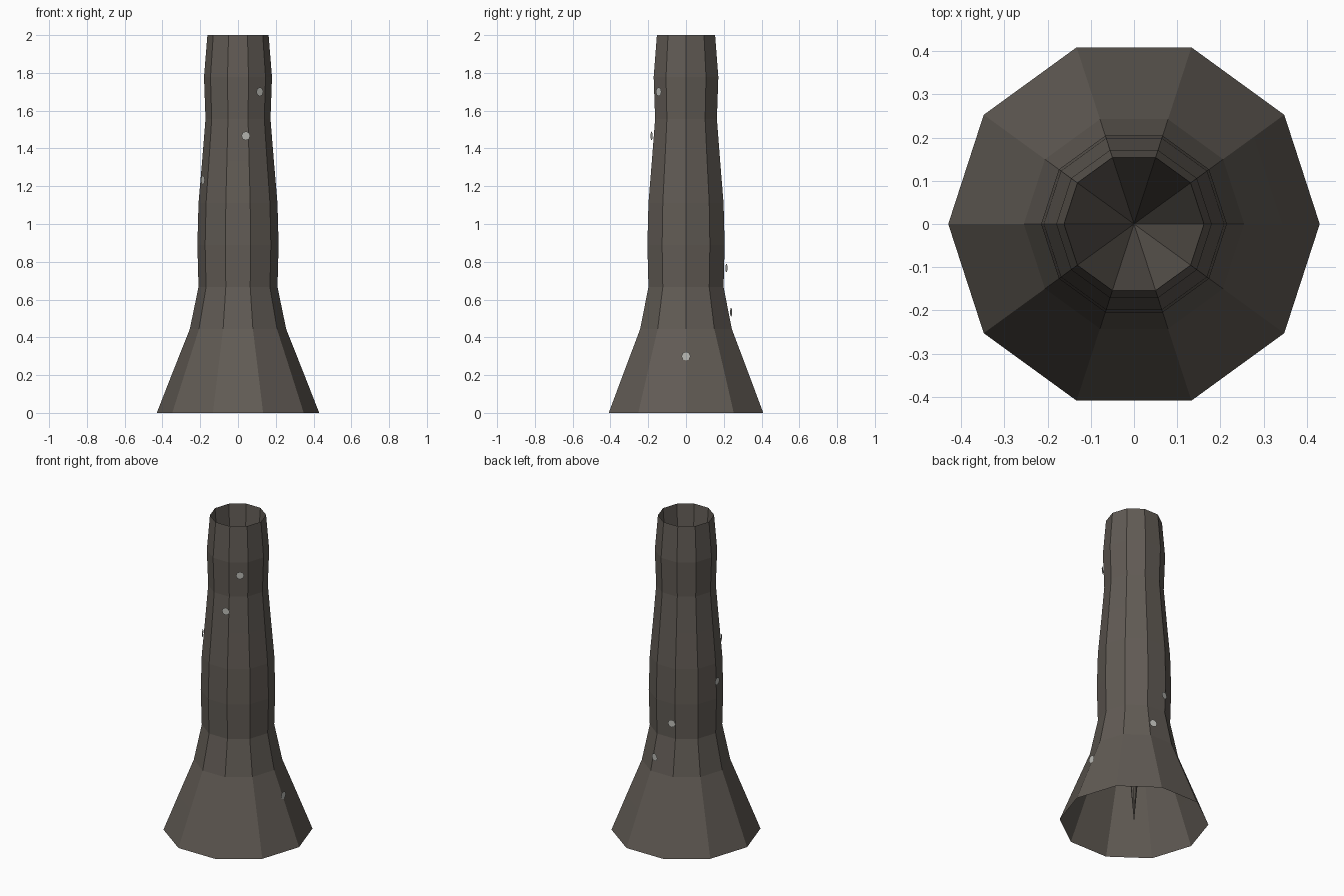
import bpy, bmesh
from math import cos, sin, pi

if "Cube" in bpy.data.objects:
    bpy.data.objects.remove(bpy.data.objects["Cube"])

SIDES = 10
# outer silhouette (radius, height)
PROFILE = [(0.43, 0), (0.343, 0.222), (0.255, 0.444), (0.209, 0.667), (0.215, 0.889),
           (0.209, 1.111), (0.19, 1.333), (0.172, 1.556), (0.18, 1.778), (0.162, 2.0)]


def material(name, color):
    m = bpy.data.materials.new(name)
    m.diffuse_color = color
    m.use_nodes = True
    m.node_tree.nodes["Principled BSDF"].inputs["Base Color"].default_value = m.diffuse_color
    return m


def finish(bm, name, mat):
    me = bpy.data.meshes.new(name)
    bm.to_mesh(me)
    bm.free()
    me.materials.append(mat)
    ob = bpy.data.objects.new(name, me)
    bpy.context.collection.objects.link(ob)
    return ob


def radius_at(z):
    for (r0, z0), (r1, z1) in zip(PROFILE, PROFILE[1:]):
        if z <= z1:
            return r0 + (r1 - r0) * (z - z0) / (z1 - z0)
    return PROFILE[-1][0]


dark = material("dark_stone", (0.12, 0.105, 0.09, 1))
pale = material("pale_grey", (0.5, 0.5, 0.47, 1))

# chimney skin, open at the base
bm = bmesh.new()
rings = [[bm.verts.new((r * cos(2 * pi * k / SIDES), r * sin(2 * pi * k / SIDES), z))
          for k in range(SIDES)] for r, z in PROFILE]
for low, high in zip(rings, rings[1:]):
    for k in range(SIDES):
        n = (k + 1) % SIDES
        bm.faces.new((low[k], low[n], high[n], high[k]))
# deep funnel from the rim down to a point at the base
tip = bm.verts.new((0, 0, 0))
for k in range(SIDES):
    bm.faces.new((rings[-1][k], rings[-1][(k + 1) % SIDES], tip))
finish(bm, "chimney", dark)

# small flat spots spiralling up the outside
for i in range(7):
    z = 0.3 + i * 1.4 / 6
    a = i * 2 * pi / 7 + (i % 2) * pi / 7
    bm = bmesh.new()
    bmesh.ops.create_circle(bm, cap_ends=True, radius=0.024, segments=8)
    spot = finish(bm, f"spot_{i + 1}", pale)
    r = radius_at(z) + 0.008
    spot.location = (r * cos(a), r * sin(a), z)
    spot.rotation_euler = (pi / 2, 0, a + pi / 2)
